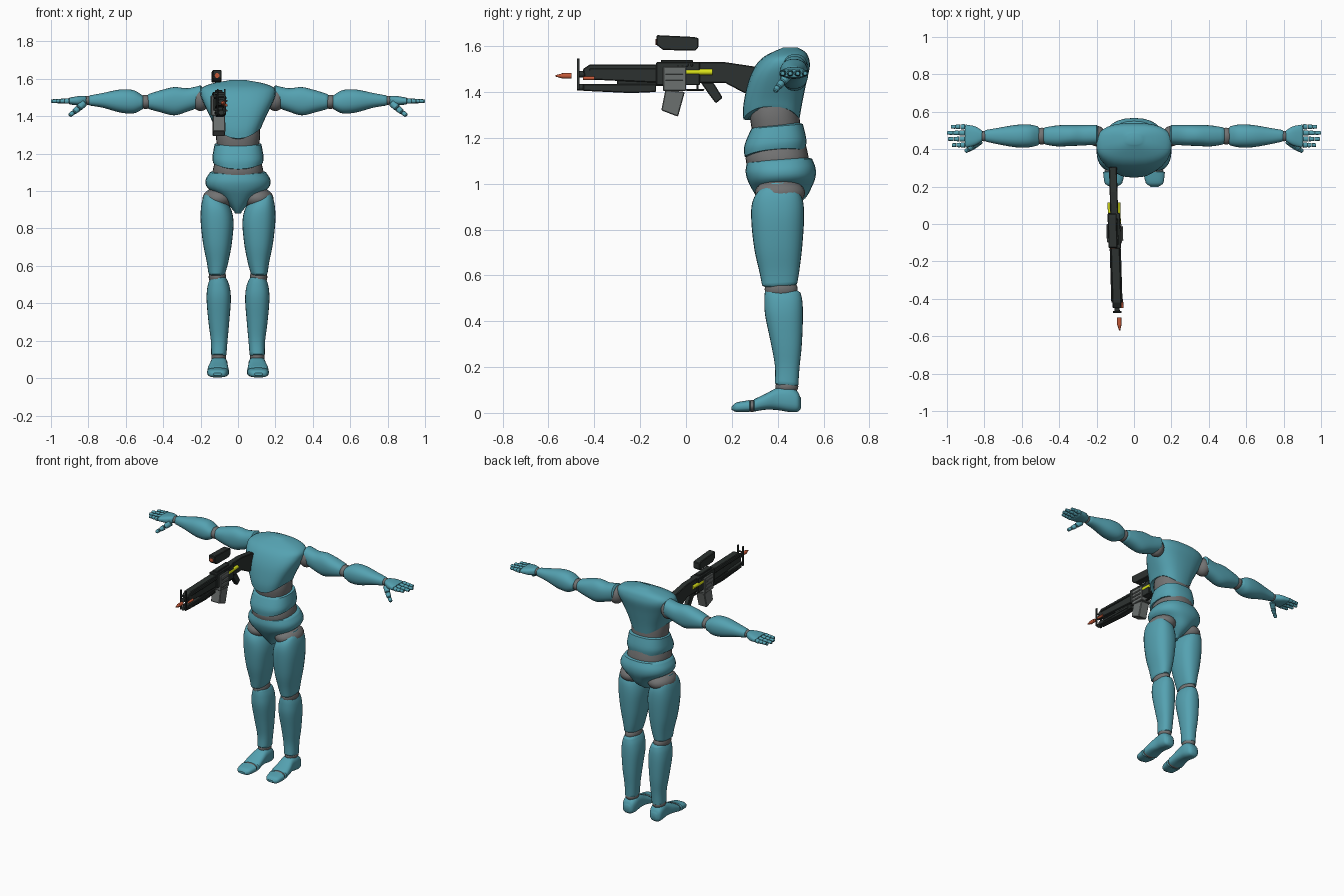
import bpy
import bmesh
import math
from mathutils import Vector

default_cube = bpy.data.objects.get("Cube")
if default_cube:
    bpy.data.objects.remove(default_cube, do_unlink=True)


def make_material(name, red, green, blue):
    material = bpy.data.materials.new(name)
    material.use_nodes = True
    colour = (red, green, blue, 1)
    material.diffuse_color = colour
    material.node_tree.nodes["Principled BSDF"].inputs["Base Color"].default_value = colour
    return material


TEAL = make_material("teal shell", .09, .36, .44)
GREY = make_material("joint grey", .17, .17, .17)
DARK = make_material("gunmetal", .025, .031, .029)
STEEL = make_material("magazine grey", .15, .165, .16)
YELLOW = make_material("yellow", .72, .78, .01)
ORANGE = make_material("orange", .55, .1, .04)


def finish(name, bm, material, mirror=False, bevel=0, smooth=True):
    """Turn a bmesh into a named object, optionally mirrored across x."""
    bmesh.ops.recalc_face_normals(bm, faces=bm.faces)
    mesh = bpy.data.meshes.new(name)
    bm.to_mesh(mesh)
    bm.free()
    mesh.materials.append(material)
    if smooth:
        mesh.shade_smooth()
        mesh.set_sharp_from_angle(angle=math.radians(42))
    obj = bpy.data.objects.new(name, mesh)
    bpy.context.collection.objects.link(obj)
    if bevel:
        modifier = obj.modifiers.new("Bevel", "BEVEL")
        modifier.width = bevel
        modifier.segments = 1
    if mirror:
        obj.modifiers.new("Mirror", "MIRROR")
    return obj


def blend(stations, steps=4):
    """Pass a smooth curve through the stations."""
    result = []
    last = len(stations) - 1
    for i in range(last):
        a, b, c, d = (stations[min(max(k, 0), last)] for k in range(i - 1, i + 3))
        for step in range(steps):
            t = step / steps
            result.append([
                q + t * (r - p) / 2 + t * t * (p - 2.5 * q + 2 * r - s / 2)
                + t ** 3 * (1.5 * (q - r) + (s - p) / 2)
                for p, q, r, s in zip(a, b, c, d)])
    return result + [list(stations[last])]


def loft(name, axis, stations, material=TEAL, mirror=False,
         power=2.3, tilt=0, arch=0, lip=.008, sides=28):
    """Skin rounded sections; each is (position, low, high, low, high)."""
    rows = blend(stations)

    def closing(row, direction):
        t, a, b, c, d = row
        da, dc = (b - a) * .08, (d - c) * .08
        return [t + direction * lip, a + da, b - da, c + dc, d - dc]

    way = 1 if rows[-1][0] > rows[0][0] else -1
    rows = [closing(rows[0], -way)] + rows + [closing(rows[-1], way)]
    bm = bmesh.new()
    rings = []
    for index, (t, a, b, c, d) in enumerate(rows):
        ring = []
        fade = max(0, 1 - 2 * index / len(rows))
        for k in range(sides):
            angle = math.tau * k / sides
            cu, sv = math.cos(angle), math.sin(angle)
            u = math.copysign(abs(cu) ** (2 / power), cu)
            v = math.copysign(abs(sv) ** (2 / power), sv)
            along = t + tilt * v * (d - c) / 2 + arch * fade * u * u
            across, up = (a + b + u * (b - a)) / 2, (c + d + v * (d - c)) / 2
            point = {"x": (along, across, up), "y": (across, along, up),
                     "z": (across, up, along)}[axis]
            ring.append(bm.verts.new(point))
        rings.append(ring)
    for low, high in zip(rings, rings[1:]):
        for k in range(sides):
            n = (k + 1) % sides
            bm.faces.new((low[k], low[n], high[n], high[k]))
    bm.faces.new(rings[0])
    bm.faces.new(rings[-1])
    return finish(name, bm, material, mirror)


def ball(name, centre, size, material=GREY, mirror=True):
    bm = bmesh.new()
    bmesh.ops.create_uvsphere(bm, u_segments=24, v_segments=14, radius=1)
    bmesh.ops.scale(bm, vec=size, verts=bm.verts)
    bmesh.ops.translate(bm, vec=centre, verts=bm.verts)
    return finish(name, bm, material, mirror)


def rod(name, start, end, r1, r2, material=DARK, mirror=False, sides=16, bevel=0):
    start, end = Vector(start), Vector(end)
    bm = bmesh.new()
    bmesh.ops.create_cone(bm, cap_ends=True, segments=sides, radius1=r1, radius2=r2,
                          depth=(end - start).length)
    bm.transform((end - start).to_track_quat("Z", "Y").to_matrix().to_4x4())
    bmesh.ops.translate(bm, vec=(start + end) / 2, verts=bm.verts)
    return finish(name, bm, material, mirror, bevel)


# Torso: alternating shells and soft grey core
loft("pelvis", "z", [(.89, -.02, .02, .35, .46), (.93, -.055, .055, .32, .52),
                     (.98, -.11, .11, .29, .55), (1.02, -.165, .165, .27, .565),
                     (1.06, -.173, .173, .26, .565), (1.1, -.15, .15, .265, .55)], tilt=.06)
loft("abdomen_core", "z", [(1.04, -.13, .13, .28, .53), (1.11, -.135, .135, .26, .535),
                           (1.18, -.115, .115, .28, .52)], GREY)
loft("belly", "z", [(1.13, -.132, .132, .255, .52), (1.18, -.137, .137, .255, .525),
                    (1.25, -.125, .125, .285, .51)], tilt=.09, power=2.6, arch=.025)
loft("waist_core", "z", [(1.22, -.11, .11, .29, .5), (1.3, -.118, .118, .28, .495),
                         (1.38, -.11, .11, .3, .49)], GREY)
loft("chest", "z", [(1.28, -.122, .122, .25, .495), (1.34, -.14, .14, .25, .505),
                    (1.44, -.18, .18, .27, .525), (1.51, -.2, .2, .3, .54),
                    (1.55, -.195, .195, .335, .535), (1.575, -.14, .14, .38, .52),
                    (1.592, -.05, .05, .42, .49)],
     power=2.6, arch=.06, lip=.003)

# Legs
ball("hip_joints", (.105, .41, .96), (.085, .11, .06))
loft("thighs", "z", [(.56, .068, .158, .332, .485), (.62, .052, .167, .32, .495),
                     (.72, .033, .187, .298, .507), (.84, .024, .2, .285, .515),
                     (.92, .045, .197, .288, .51), (.97, .095, .185, .315, .485),
                     (.995, .125, .17, .36, .44)], mirror=True, power=2.4, tilt=.05)
ball("knee_joints", (.11, .415, .54), (.047, .072, .05))
loft("shins", "z", [(.125, .062, .143, .388, .49), (.2, .056, .145, .388, .495),
                    (.3, .047, .158, .37, .505), (.42, .038, .168, .345, .51),
                    (.49, .045, .163, .342, .508), (.53, .06, .15, .345, .5)],
     mirror=True, power=2.4, tilt=-.08)
ball("ankle_joints", (.103, .44, .115), (.04, .05, .035))
loft("feet", "y", [(.298, .047, .165, .006, .06), (.35, .052, .16, .014, .085),
                   (.4, .055, .15, .012, .11), (.45, .055, .15, .004, .115),
                   (.485, .063, .145, .004, .095), (.498, .075, .13, .015, .07)],
     mirror=True, power=2.7, lip=.003)
ball("toe_joints", (.107, .288, .03), (.05, .024, .026))
loft("toes", "y", [(.203, .085, .135, .012, .03), (.22, .063, .157, .004, .045),
                   (.277, .05, .165, .004, .056)], mirror=True, power=2.8, lip=.004)

# Arms
ball("shoulder_joints", (.2, .47, 1.49), (.05, .055, .062))
loft("upper_arms", "x", [(.2, .425, .53, 1.45, 1.565), (.27, .42, .53, 1.425, 1.55),
                         (.34, .417, .53, 1.405, 1.556), (.41, .415, .527, 1.42, 1.54),
                         (.475, .425, .517, 1.438, 1.52)], mirror=True)
ball("elbow_joints", (.493, .47, 1.477), (.04, .045, .038))
loft("forearms", "x", [(.515, .42, .522, 1.435, 1.515), (.56, .41, .532, 1.415, 1.54),
                       (.63, .41, .53, 1.42, 1.543), (.72, .425, .515, 1.445, 1.525),
                       (.79, .44, .503, 1.457, 1.512)], mirror=True)
ball("wrist_joints", (.803, .47, 1.485), (.025, .028, .024))

# Hands: palm, segmented fingers, thumb
loft("palms", "x", [(.815, .44, .502, 1.462, 1.508), (.85, .42, .522, 1.458, 1.508),
                    (.9, .408, .532, 1.463, 1.5)], mirror=True, power=2.7, lip=.004)
for number, reach in enumerate((.975, .995, 1.0, .98)):
    y = .422 + number * .0325
    length = (reach - .904) / 3
    for segment in range(3):
        x = .904 + segment * length
        r = .0145 - segment * .002
        loft(f"finger_{number + 1}_segment_{segment + 1}", "x",
             [(x + .003, y - r, y + r, 1.482 - r, 1.482 + r),
              (x + length - .004, y - r * .9, y + r * .9, 1.482 - r, 1.482 + r * .8)],
             mirror=True, lip=.003, sides=12)
thumb = [Vector(p) for p in ((.825, .445, 1.47), (.855, .418, 1.44),
                             (.88, .4, 1.42), (.903, .388, 1.402))]
for number, (start, end) in enumerate(zip(thumb, thumb[1:])):
    r = .021 - number * .004
    rod(f"thumb_segment_{number + 1}", start, end.lerp(start, .06), r, r * .8, TEAL, True, bevel=.004)


# Rifle, slightly turned about the vertical
def gun_x(y, offset=0):
    return -.104 - .03 * y + offset


def slab(name, outline, half_width, material=DARK, offset=0, bevel=.004):
    """Extrude a side outline of (y, z) points across the rifle's width."""
    bm = bmesh.new()
    sides = [[bm.verts.new((gun_x(y, offset + s * half_width), y, z)) for y, z in outline]
             for s in (-1, 1)]
    for side in sides:
        bm.faces.new(side)
    for k in range(len(outline)):
        n = (k + 1) % len(outline)
        bm.faces.new((sides[0][k], sides[0][n], sides[1][n], sides[1][k]))
    return finish(name, bm, material, bevel=bevel, smooth=False)


def block(name, y1, y2, z1, z2, half_width, material=DARK, offset=0, bevel=.003):
    return slab(name, [(y1, z1), (y2, z1), (y2, z2), (y1, z2)],
                half_width, material, offset, bevel)


def tube(name, y1, y2, z, radius, material=DARK, offset=0, tip=None):
    return rod(name, (gun_x(y1, offset), y1, z), (gun_x(y2, offset), y2, z),
               radius if tip is None else tip, radius, material)


slab("stock", [(.04, 1.44), (.17, 1.44), (.255, 1.395), (.285, 1.395), (.305, 1.43),
               (.305, 1.51), (.17, 1.53), (.04, 1.53)], .021)
block("receiver", -.13, .06, 1.43, 1.53, .03)
block("receiver_top", -.11, .03, 1.525, 1.54, .018)
slab("handguard", [(-.44, 1.455), (-.12, 1.44), (-.12, 1.52), (-.42, 1.52), (-.45, 1.5)], .024)
slab("lower_guard", [(-.45, 1.405), (-.24, 1.395), (-.13, 1.4), (-.13, 1.435), (-.45, 1.435)], .022)
block("guard_bridge", -.3, -.1, 1.425, 1.45, .015)
tube("barrel", -.475, -.3, 1.478, .014)
tube("lower_barrel", -.475, -.3, 1.42, .014)
for side in (-1, 1):
    block("guard_rail", -.42, -.13, 1.493, 1.502, .004, DARK, side * .026, .001)
    block("lower_rail", -.4, -.15, 1.412, 1.422, .003, DARK, side * .024, .001)
    block("sight_post", -.476, -.464, 1.41, 1.545, .004, DARK, side * .019, .001)
    for vent in range(4):
        y = -.04 + vent * .02
        block("receiver_rib", y, y + .01, 1.512, 1.522, .002, DARK, side * .031, .001)
block("sight_bridge", -.476, -.464, 1.5, 1.508, .02)

# Magazine, grip, yellow charge cell
block("magazine_housing", -.1, 0, 1.405, 1.51, .04, STEEL, -.002)
slab("magazine", [(-.108, 1.32), (-.035, 1.292), (-.005, 1.4), (-.09, 1.41)], .033, STEEL)
for side in (-1, 1):
    for row in range(3):
        z = 1.425 + row * .026
        block("magazine_rib", -.09, -.012, z, z + .01, .003, STEEL, side * .041, .001)
slab("grip", [(.065, 1.44), (.12, 1.44), (.16, 1.375), (.13, 1.35), (.1, 1.39)], .015)
block("trigger_guard", .0, .08, 1.405, 1.414, .007)
block("trigger", .045, .055, 1.41, 1.44, .004)
for side in (-1, 1):
    tube("charge_cell", .0, .115, 1.487, .013, YELLOW, side * .021)
tube("front_light", -.45, -.4, 1.46, .008, ORANGE, .026)

# Floating scope and bullet
slab("scope", [(-.128, 1.605), (-.1, 1.583), (.04, 1.58), (.055, 1.595),
               (.055, 1.635), (.035, 1.64), (-.128, 1.648)], .024, DARK, -.012)
tube("scope_lens", -.132, -.12, 1.618, .013, ORANGE, -.012)
tube("bullet_case", -.54, -.5, 1.47, .012, ORANGE, .01)
tube("bullet_tip", -.57, -.54, 1.47, .011, ORANGE, .01, .003)
